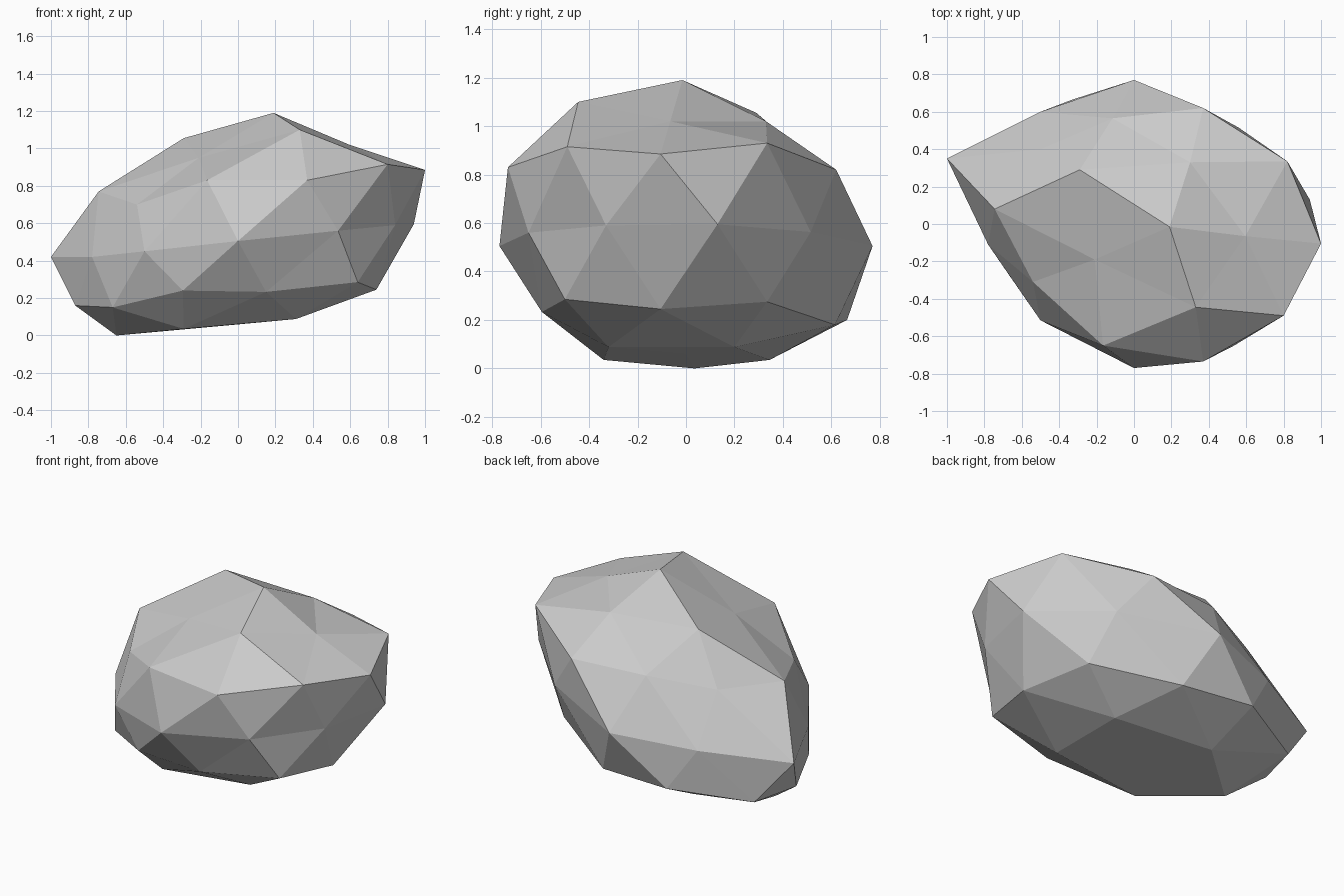
import bpy
import bmesh
from mathutils import Vector

default_cube = bpy.data.objects.get("Cube")
if default_cube:
    bpy.data.objects.remove(default_cube, do_unlink=True)

# Corner points of the boulder, grouped by region
crown = [(-.29, .29, 1.055), (.19, -.015, 1.19), (.33, -.445, 1.1), (-.21, -.19, .95),
         (.595, -.065, 1.02), (.3, .33, 1.02), (-.745, .08, .77), (-.54, -.31, .7),
         (-.5, .4, .77), (-.115, .565, .82), (-.165, -.65, .83)]
shoulder = [(.37, -.735, .83), (.8, -.49, .915), (1, -.105, .885), (.82, .335, .93),
            (.37, .62, .82)]
waist = [(-1, .35, .42), (-.78, -.11, .42), (-.5, -.515, .45), (0, -.77, .505),
         (.535, -.65, .56), (.84, -.33, .59), (.94, .13, .595), (.56, .515, .563),
         (0, .77, .505), (-.5, .6, .46)]
flank = [(.64, -.5, .285), (.74, -.105, .245), (.62, .335, .275), (.15, .615, .18),
         (-.33, .665, .2), (-.295, -.575, .24), (.15, -.595, .233)]
base = [(-.67, -.27, .15), (-.87, .14, .16), (-.785, .44, .15), (-.65, .035, 0),
        (-.29, -.34, .035), (-.29, .345, .035), (.31, -.32, .088), (.31, .2, .088),
        (.01, 0, .06)]


def on_sphere(point):
    """Undo the tilt and flattening, so that every corner lies on a unit sphere."""
    x, y, z = point
    return Vector((x, y / .77, (z - .6 - .28 * x) / .52)).normalized()


# Skin the corners as a sphere, then move each one to its place on the rock
points = crown + shoulder + waist + flank + base
bm = bmesh.new()
place = {bm.verts.new(on_sphere(point)): point for point in points}
bmesh.ops.convex_hull(bm, input=list(bm.verts))
for vert, point in place.items():
    vert.co = point
bmesh.ops.recalc_face_normals(bm, faces=list(bm.faces))

# Faceted boulder object
mesh = bpy.data.meshes.new("boulder")
bm.to_mesh(mesh)
bm.free()
boulder = bpy.data.objects.new("boulder", mesh)
bpy.context.collection.objects.link(boulder)

# Plain grey stone
stone = bpy.data.materials.new("grey stone")
stone.use_nodes = True
colour = (.6, .6, .6, 1)
stone.diffuse_color = colour
stone.node_tree.nodes["Principled BSDF"].inputs["Base Color"].default_value = colour
mesh.materials.append(stone)
